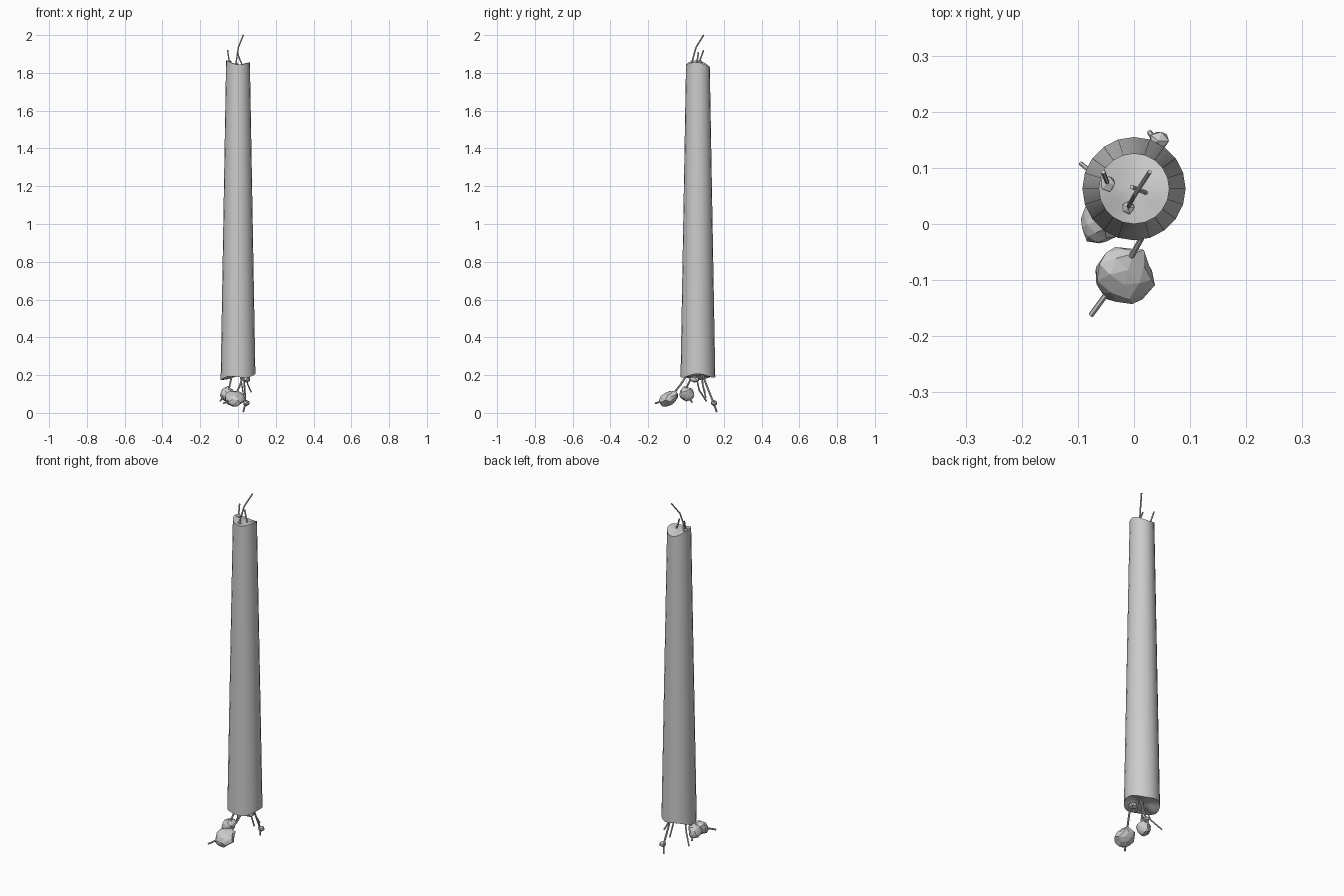
import bpy, bmesh, math, random
from mathutils import Vector, Euler

random.seed(4)
if "Cube" in bpy.data.objects:
    bpy.data.objects.remove(bpy.data.objects["Cube"], do_unlink=True)

concrete = bpy.data.materials.new("grey concrete")
concrete.use_nodes = True
GREY = (0.6, 0.6, 0.6, 1)
concrete.diffuse_color = GREY
concrete.node_tree.nodes["Principled BSDF"].inputs["Base Color"].default_value = GREY


def add_object(name, bm):
    bmesh.ops.recalc_face_normals(bm, faces=bm.faces)
    mesh = bpy.data.meshes.new(name)
    bm.to_mesh(mesh)
    bm.free()
    mesh.materials.append(concrete)
    obj = bpy.data.objects.new(name, mesh)
    bpy.context.collection.objects.link(obj)
    return obj


# Tapered round shaft with uneven broken ends
def build_shaft():
    bm = bmesh.new()
    sides, cy = 20, 0.063

    def ring(radius, height):
        return [bm.verts.new((radius * math.cos(a), cy + radius * math.sin(a), height(a)))
                for a in (2 * math.pi * i / sides for i in range(sides))]

    def bottom(a):
        return 0.19 + 0.009 * math.cos(a) + 0.008 * math.cos(3 * a)

    def top(a):
        return 1.849 + 0.012 * math.cos(2 * a) - 0.005 * math.cos(a) - 0.007 * math.sin(a)

    rings = [ring(0.05, lambda a: bottom(a) + 0.006), ring(0.092, bottom),
             ring(0.063, top), ring(0.035, lambda a: 0.5 * top(a) + 0.5 * 1.843)]
    for low, high in zip(rings, rings[1:]):
        for i in range(sides):
            j = (i + 1) % sides
            bm.faces.new((low[i], low[j], high[j], high[i]))
    for loop, z in ((rings[0], 0.196), (rings[-1], 1.842)):
        centre = bm.verts.new((0, cy, z))
        for i in range(sides):
            bm.faces.new((loop[i], loop[(i + 1) % sides], centre))
    obj = add_object("column_shaft", bm)
    bpy.context.view_layer.objects.active = obj
    obj.select_set(True)
    bpy.ops.object.shade_smooth_by_angle(angle=math.radians(35))
    obj.select_set(False)


# Bent reinforcing bar, swept as a six-sided tube
def rod(name, points, radius=0.005):
    bm = bmesh.new()
    pts = [Vector(p) for p in points]
    loops = []
    for k, p in enumerate(pts):
        axis = (pts[min(k + 1, len(pts) - 1)] - pts[max(k - 1, 0)]).normalized()
        u = axis.cross(Vector((1, 0, 0))).normalized()
        v = axis.cross(u)
        loops.append([bm.verts.new(p + radius * (math.cos(a) * u + math.sin(a) * v))
                      for a in (math.tau * i / 6 for i in range(6))])
    for a, b in zip(loops, loops[1:]):
        for i in range(6):
            j = (i + 1) % 6
            bm.faces.new((a[i], a[j], b[j], b[i]))
    bm.faces.new(loops[0])
    bm.faces.new(loops[-1])
    add_object(name, bm)


# Faceted lump of rubble
def chunk(name, centre, size, tilt=(0, 0, 0), detail=2):
    bm = bmesh.new()
    bmesh.ops.create_icosphere(bm, subdivisions=detail, radius=1)
    turn = Euler(tilt)
    for v in bm.verts:
        p = v.co * random.uniform(0.86, 1.08)
        p = Vector([c * s for c, s in zip(p, size)])
        p.rotate(turn)
        v.co = p + Vector(centre)
    add_object(name, bm)


build_shaft()

# Bars out of the top
rod("top_rod_long", [(-0.012, 0.025, 1.82), (-0.008, 0.035, 1.87),
                     (0.002, 0.053, 1.935), (0.028, 0.093, 2.0)], 0.004)
rod("top_rod_left", [(-0.045, 0.07, 1.83), (-0.048, 0.075, 1.87), (-0.055, 0.093, 1.92)], 0.004)
rod("top_rod_right", [(0.028, 0.053, 1.83), (0.01, 0.06, 1.87), (-0.004, 0.066, 1.91)], 0.004)
chunk("top_chunk_left", (-0.047, 0.072, 1.858), (0.015, 0.016, 0.012), detail=1)
chunk("top_chunk_front", (-0.011, 0.029, 1.845), (0.013, 0.013, 0.01), detail=1)

# Bars out of the bottom
rod("bottom_rod_front", [(0.03, 0.01, 0.21), (0.012, -0.028, 0.15),
                         (-0.02, -0.085, 0.08), (-0.077, -0.163, 0.05)])
rod("bottom_rod_left", [(-0.03, 0.04, 0.21), (-0.045, 0.005, 0.14),
                        (-0.055, 0.01, 0.09), (-0.06, 0.033, 0.055)])
rod("bottom_rod_side", [(-0.03, 0.05, 0.21), (-0.05, 0.07, 0.12), (-0.095, 0.108, 0.062)], 0.004)
rod("bottom_rod_back", [(0.03, 0.085, 0.21), (0.035, 0.115, 0.13),
                        (0.04, 0.145, 0.055), (0.028, 0.163, 0.005)])
rod("bottom_rod_middle", [(0.01, 0.083, 0.21), (0.022, 0.09, 0.14), (0.03, 0.105, 0.08)], 0.004)
rod("bottom_rod_right", [(0.04, 0.08, 0.21), (0.052, 0.088, 0.15), (0.07, 0.1, 0.11)], 0.004)

# Rubble hanging on the bars
chunk("chunk_front", (-0.018, -0.092, 0.077), (0.056, 0.06, 0.036), (0.5, 0, 0))
chunk("chunk_left", (-0.06, 0.004, 0.102), (0.036, 0.042, 0.04), (0.3, 0.2, 0))
chunk("chunk_back", (0.044, 0.148, 0.052), (0.019, 0.02, 0.017), detail=1)
chunk("chunk_underside", (0.045, 0.045, 0.178), (0.024, 0.03, 0.02), detail=1)
